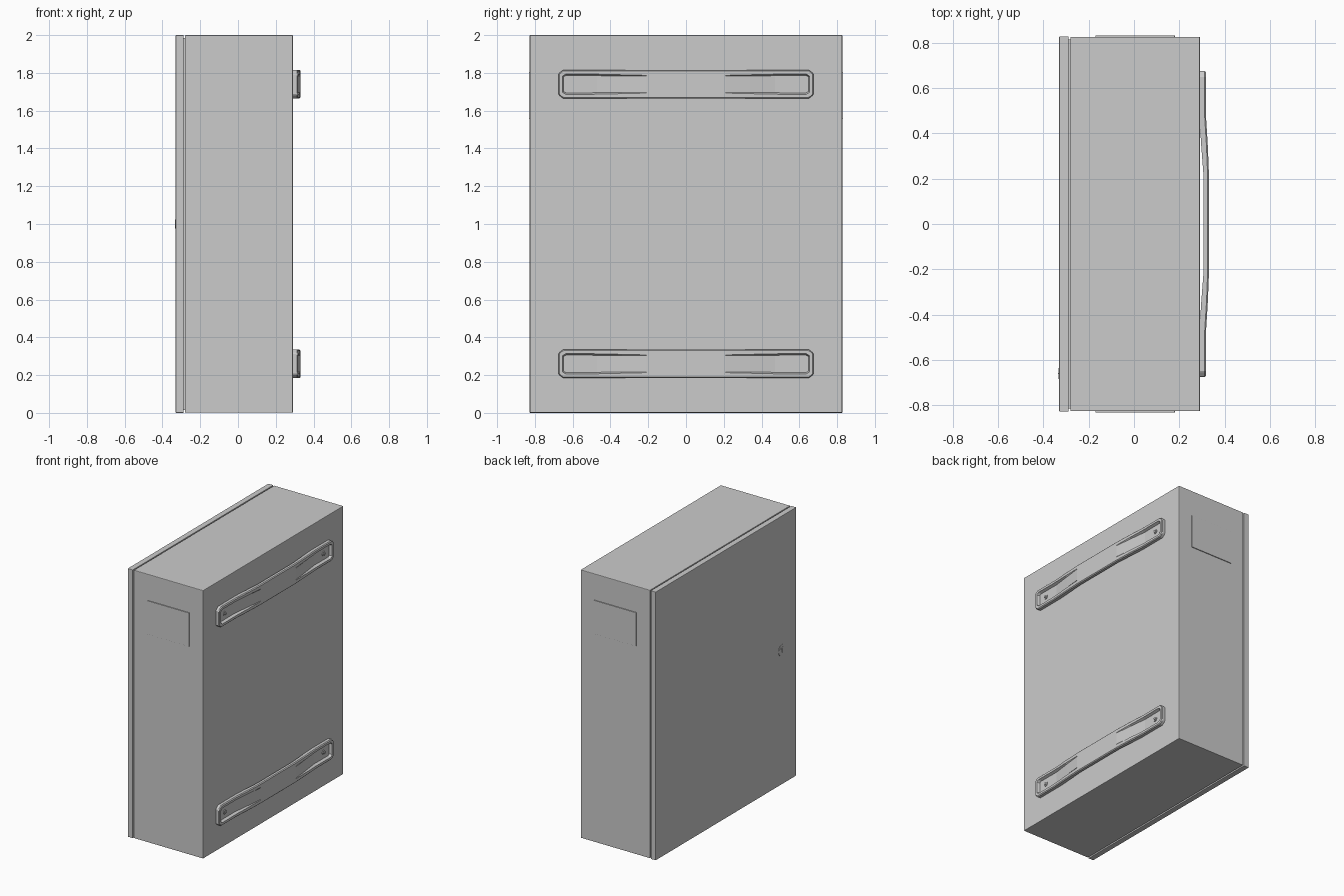
import bpy, bmesh, math

if "Cube" in bpy.data.objects:
    bpy.data.objects.remove(bpy.data.objects["Cube"])


def finish(name, bm):
    bmesh.ops.recalc_face_normals(bm, faces=bm.faces)
    mesh = bpy.data.meshes.new(name)
    bm.to_mesh(mesh)
    bm.free()
    obj = bpy.data.objects.new(name, mesh)
    bpy.context.collection.objects.link(obj)
    return obj


def box(name, lo, hi, bevel=0):
    bm = bmesh.new()
    bmesh.ops.create_cube(bm, size=1)
    for v in bm.verts:
        v.co = [(a + b) / 2 + c * (b - a) for a, b, c in zip(lo, hi, v.co)]
    obj = finish(name, bm)
    if bevel:
        mod = obj.modifiers.new("edge", "BEVEL")
        mod.width, mod.segments = bevel, 2
    return obj


def disc(name, x0, x1, y, z, r, sides=32):
    bpy.ops.mesh.primitive_cylinder_add(
        vertices=sides, radius=r, depth=x1 - x0,
        location=((x0 + x1) / 2, y, z), rotation=(0, math.pi / 2, 0))
    obj = bpy.context.object
    obj.name = name
    bpy.ops.object.shade_smooth_by_angle(angle=math.radians(35))
    return obj


# Bracket strap: y, half width, back x, front x, pocket half width, floor half width, floor x
HALF = [
    (0.675, 0.052, 0.289, 0.313, 0.034, 0.032, 0.313),
    (0.670, 0.060, 0.289, 0.318, 0.036, 0.034, 0.318),
    (0.655, 0.072, 0.289, 0.318, 0.043, 0.039, 0.318),
    (0.648, 0.076, 0.289, 0.318, 0.047, 0.039, 0.298),
    (0.635, 0.076, 0.289, 0.318, 0.054, 0.046, 0.298),
    (0.470, 0.076, 0.289, 0.318, 0.053, 0.045, 0.298),
    (0.340, 0.076, 0.297, 0.326, 0.050, 0.044, 0.315),
    (0.210, 0.076, 0.307, 0.331, 0.047, 0.043, 0.331),
]


def bracket(name, z):
    bm = bmesh.new()
    stations = HALF + [(-s[0],) + s[1:] for s in reversed(HALF)]
    loops = []
    for y, w, back, front, p, f, floor in stations:
        side = [(back, w), (front - 0.006, w), (front, w - 0.006), (front, p), (floor, f)]
        pts = side + [(x, -h) for x, h in reversed(side)]
        loops.append([bm.verts.new((x, y, z + h)) for x, h in pts])
    n = len(loops[0])
    for a, b in zip(loops, loops[1:]):
        for i in range(n):
            bm.faces.new((a[i], a[(i + 1) % n], b[(i + 1) % n], b[i]))
    bm.faces.new(loops[0])
    bm.faces.new(loops[-1])
    return finish(name, bm)


# Cabinet shell, recessed seal and door
box("cabinet_body", (-0.281, -0.826, 0.002), (0.291, 0.826, 2.0), 0.004)
box("door_seal", (-0.292, -0.815, 0.014), (-0.278, 0.815, 1.986))
box("door", (-0.330, -0.828, 0.0), (-0.288, 0.828, 2.0), 0.003)

# Shallow raised plates on both sides
for side, s in (("left", -1), ("right", 1)):
    ya, yb = sorted((s * 0.82, s * 0.832))
    box("side_plate_" + side, (-0.17, ya, 1.555), (0.18, yb, 1.805), 0.001)

# Door lock: rim, core and key slot bar
disc("lock_rim", -0.332, -0.328, -0.66, 1.0, 0.043)
disc("lock_core", -0.3335, -0.328, -0.66, 1.0, 0.024)
box("lock_slot_bar", (-0.3345, -0.663, 0.985), (-0.328, -0.657, 1.015))

# Wall brackets with screws
for level, z in (("lower", 0.26), ("upper", 1.74)):
    bracket("bracket_" + level, z)
    for side, s in (("left", -1), ("right", 1)):
        disc(f"screw_washer_{level}_{side}", 0.295, 0.303, s * 0.582, z, 0.017)
        disc(f"screw_head_{level}_{side}", 0.295, 0.308, s * 0.582, z, 0.010, 6)
